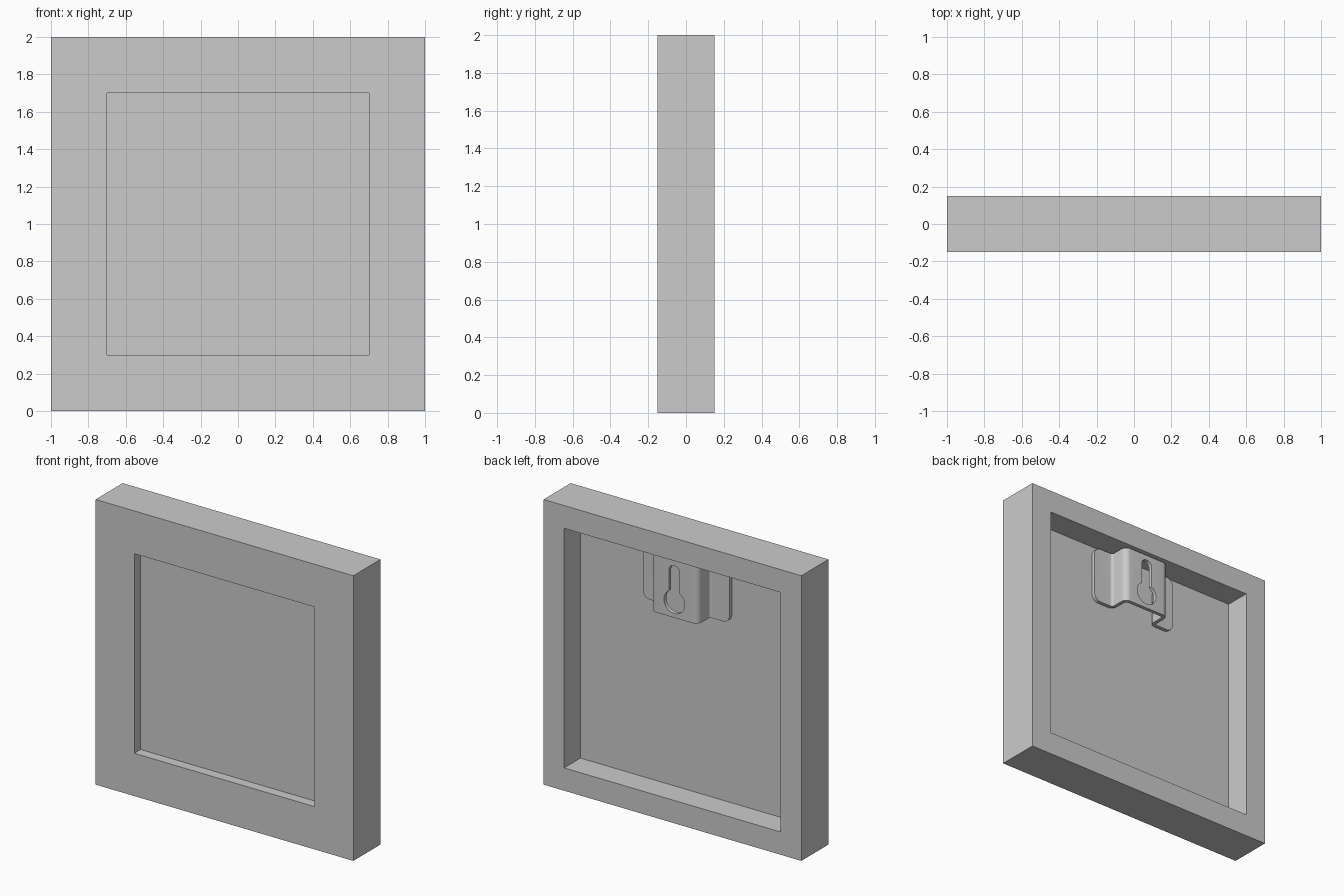
import bpy, bmesh, math
from mathutils import Vector

if "Cube" in bpy.data.objects:
    bpy.data.objects.remove(bpy.data.objects["Cube"])


def finish(name, bm):
    bmesh.ops.recalc_face_normals(bm, faces=bm.faces)
    mesh = bpy.data.meshes.new(name)
    bm.to_mesh(mesh)
    bm.free()
    ob = bpy.data.objects.new(name, mesh)
    bpy.context.collection.objects.link(ob)
    return ob


def prism(name, pts, axis, lo, hi):
    """Extrude a closed 2D outline along 'y' (outline in xz) or 'z' (outline in xy)."""
    bm = bmesh.new()
    place = (lambda a, b, h: (a, h, b)) if axis == 'y' else (lambda a, b, h: (a, b, h))
    ends = [[bm.verts.new(place(a, b, h)) for a, b in pts] for h in (lo, hi)]
    for ring in ends:
        bm.faces.new(ring)
    n = len(pts)
    for i in range(n):
        j = (i + 1) % n
        bm.faces.new((ends[0][i], ends[0][j], ends[1][j], ends[1][i]))
    return finish(name, bm)


def fillet(prev, corner, nxt, r, steps=8):
    """Arc points replacing a right-angled corner."""
    c = Vector(corner)
    a, b = (Vector(prev) - c).normalized(), (Vector(nxt) - c).normalized()
    mid = c + r * (a + b)
    angles = [math.pi / 2 * i / steps for i in range(steps + 1)]
    return [tuple(mid - r * (b * math.cos(t) + a * math.sin(t))) for t in angles]


def hat_path(half, wall, low, high, r_low, r_high):
    """One surface of the folded hanger, from left flange to right flange."""
    p = [(half, low), (wall, low), (wall, high), (0, high)]
    right = [p[0]] + fillet(*p[0:3], r_low) + fillet(*p[1:4], r_high)
    return [(-x, y) for x, y in right] + right[::-1]


def boolean(ob, cutter, mode):
    cutter.hide_render = True
    mod = ob.modifiers.new("cut", 'BOOLEAN')
    mod.object, mod.operation, mod.solver = cutter, mode, 'EXACT'
    bpy.context.view_layer.objects.active = ob
    bpy.ops.object.modifier_apply(modifier=mod.name)
    bpy.data.objects.remove(cutter)


# Frame: rebated section swept around a square
section = [(1, -.15), (1, .15), (.84, .15), (.84, -.08), (.7, -.08), (.7, -.15)]
bm = bmesh.new()
rings = [[bm.verts.new((sx * h, y, 1 + sz * h))
          for sx, sz in ((-1, -1), (1, -1), (1, 1), (-1, 1))] for h, y in section]
for k, ring in enumerate(rings):
    other = rings[(k + 1) % len(rings)]
    for i in range(4):
        j = (i + 1) % 4
        bm.faces.new((ring[i], ring[j], other[j], other[i]))
finish("frame", bm)

# Backing panel resting on the rebate
prism("panel", [(-.84, .16), (.84, .16), (.84, 1.84), (-.84, 1.84)], 'y', -.08, -.03)

# Folded hanger bracket
Z0, Z1, HALF = 1.43, 1.83, .335
outer = hat_path(HALF, .183, -.004, .13, .017, .043)
inner = hat_path(HALF, .157, -.03, .104, .043, .017)
hanger = prism("hanger", outer + inner[::-1], 'z', Z0, Z1)

# Rounded flange corners
box = [(-HALF, Z0), (HALF, Z0), (HALF, Z1), (-HALF, Z1)]
rounded = [q for i in range(4) for q in fillet(box[i - 1], box[i], box[(i + 1) % 4], .05)]
boolean(hanger, prism("corner_cutter", rounded, 'y', -.1, .2), 'INTERSECT')

# Keyhole: round hole with a narrow slot above
R, S, HOLE_Z, SLOT_Z = .08, .042, 1.54, 1.753
start = math.acos(S / R)
keyhole = [(S * math.cos(math.pi * i / 12), SLOT_Z + S * math.sin(math.pi * i / 12))
           for i in range(13)]
span = math.pi + 2 * start
for i in range(33):
    t = math.pi - start + span * i / 32
    keyhole.append((R * math.cos(t), HOLE_Z + R * math.sin(t)))
boolean(hanger, prism("keyhole_cutter", keyhole, 'y', .06, .2), 'DIFFERENCE')

bpy.ops.object.select_all(action='DESELECT')
hanger.select_set(True)
bpy.context.view_layer.objects.active = hanger
bpy.ops.object.shade_smooth_by_angle(angle=math.radians(30))
